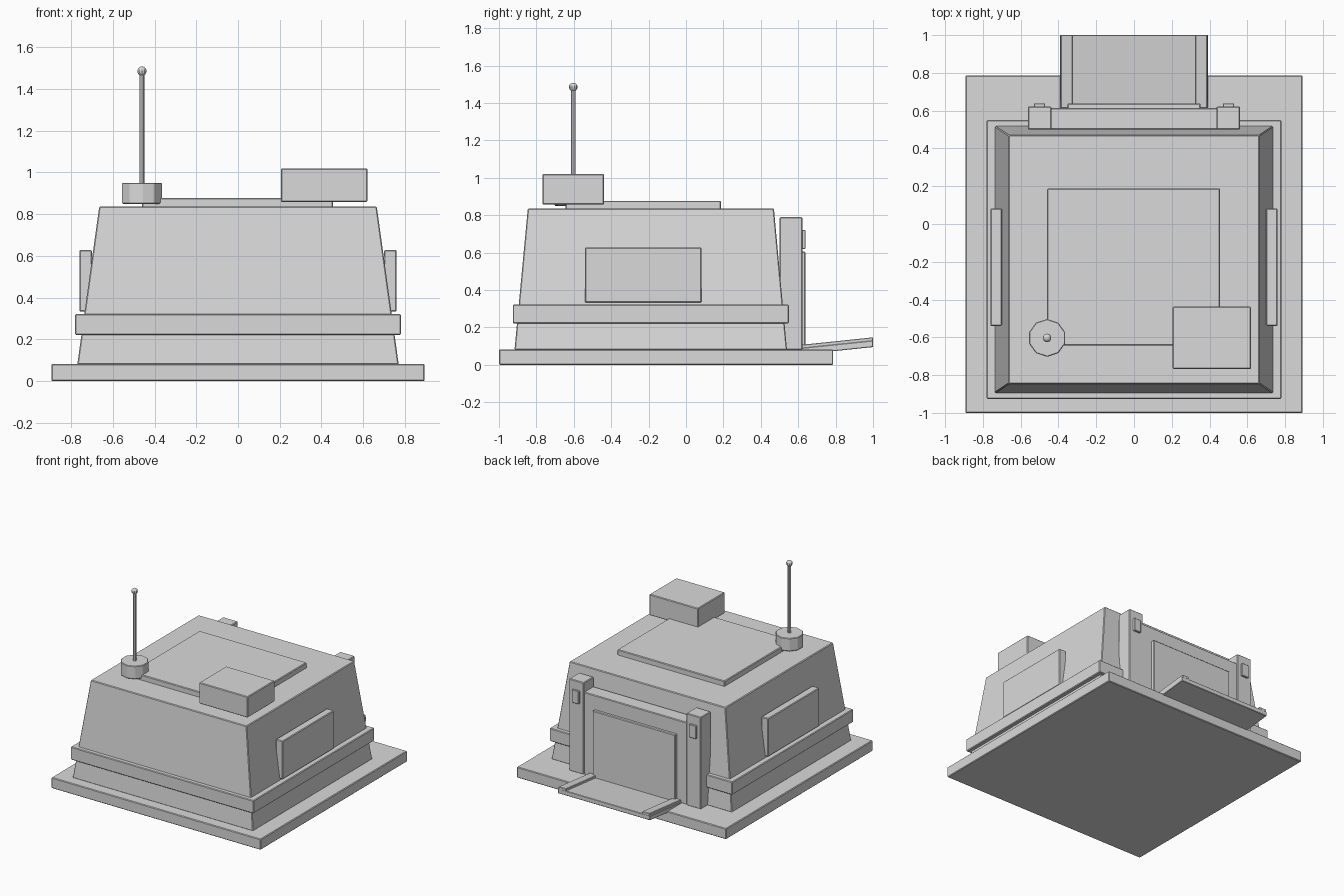
import bpy, bmesh, math

if "Cube" in bpy.data.objects:
    bpy.data.objects.remove(bpy.data.objects["Cube"])

grey = bpy.data.materials.new("plain grey")
grey.diffuse_color = (0.7, 0.7, 0.7, 1)
grey.use_nodes = True
grey.node_tree.nodes["Principled BSDF"].inputs["Base Color"].default_value = grey.diffuse_color


def finish(name, bm, bevel=0.005):
    bmesh.ops.recalc_face_normals(bm, faces=bm.faces)
    me = bpy.data.meshes.new(name)
    bm.to_mesh(me)
    bm.free()
    me.materials.append(grey)
    ob = bpy.data.objects.new(name, me)
    bpy.context.collection.objects.link(ob)
    if bevel:
        mod = ob.modifiers.new("soft edges", 'BEVEL')
        mod.width = bevel
        mod.segments = 1
        mod.limit_method = 'ANGLE'
    return ob


def block(name, x, y, z, top_x=None, top_y=None, rise=0, bevel=0.005):
    """Box from ranges; optional narrower top, and z rise towards +y."""
    bm = bmesh.new()
    rings = []
    for (xa, xb), (ya, yb), h in ((x, y, z[0]), (top_x or x, top_y or y, z[1])):
        rings.append([bm.verts.new(p) for p in (
            (xa, ya, h), (xb, ya, h), (xb, yb, h + rise), (xa, yb, h + rise))])
    lo, hi = rings
    bm.faces.new(lo)
    bm.faces.new(hi)
    for i in range(4):
        j = (i + 1) % 4
        bm.faces.new((lo[i], lo[j], hi[j], hi[i]))
    return finish(name, bm, bevel)


def cylinder(name, x, y, z, r, sides, bevel=0):
    bm = bmesh.new()
    bmesh.ops.create_cone(bm, cap_ends=True, segments=sides, radius1=r, radius2=r, depth=z[1] - z[0])
    bmesh.ops.translate(bm, verts=bm.verts, vec=(x, y, (z[0] + z[1]) / 2))
    return finish(name, bm, bevel)


# Foundation, sloped walls and belt
block("base_plate", (-0.893, 0.893), (-1, 0.787), (0, 0.083))
block("sloped_body", (-0.77, 0.77), (-0.917, 0.54), (0.08, 0.836),
      (-0.665, 0.665), (-0.846, 0.47))
block("belt", (-0.78, 0.78), (-0.926, 0.55), (0.222, 0.322))

# Roof details
block("roof_plate", (-0.46, 0.455), (-0.643, 0.188), (0.83, 0.877))
block("roof_unit", (0.205, 0.62), (-0.768, -0.438), (0.858, 1.02))
cylinder("antenna_base", -0.46, -0.603, (0.85, 0.95), 0.1, 10, 0.004)
cylinder("antenna_rod", -0.46, -0.603, (0.94, 1.48), 0.012, 8)
bm = bmesh.new()
bmesh.ops.create_uvsphere(bm, u_segments=10, v_segments=8, radius=0.023)
bmesh.ops.translate(bm, verts=bm.verts, vec=(-0.46, -0.603, 1.485))
finish("antenna_ball", bm, 0)

# Doorway at the back
block("door_frame", (-0.45, 0.45), (0.5, 0.615), (0.08, 0.715))
block("door_panel", (-0.352, 0.352), (0.6, 0.638), (0.085, 0.605))
block("ramp", (-0.393, 0.393), (0.615, 1), (0.055, 0.09), rise=0.04, bevel=0.003)

# Mirrored parts
for s, side in ((-1, "left"), (1, "right")):
    def mx(a, b):
        return tuple(sorted((s * a, s * b)))
    block(side + "_wall_panel", mx(0.7, 0.76), (-0.54, 0.083), (0.333, 0.628))
    block(side + "_door_pillar", mx(0.437, 0.562), (0.5, 0.622), (0.08, 0.79))
    block(side + "_pillar_lamp", mx(0.47, 0.53), (0.61, 0.638), (0.62, 0.72), bevel=0.003)
    block(side + "_ramp_rail", mx(0.325, 0.388), (0.615, 1), (0.085, 0.107), rise=0.04, bevel=0.003)
